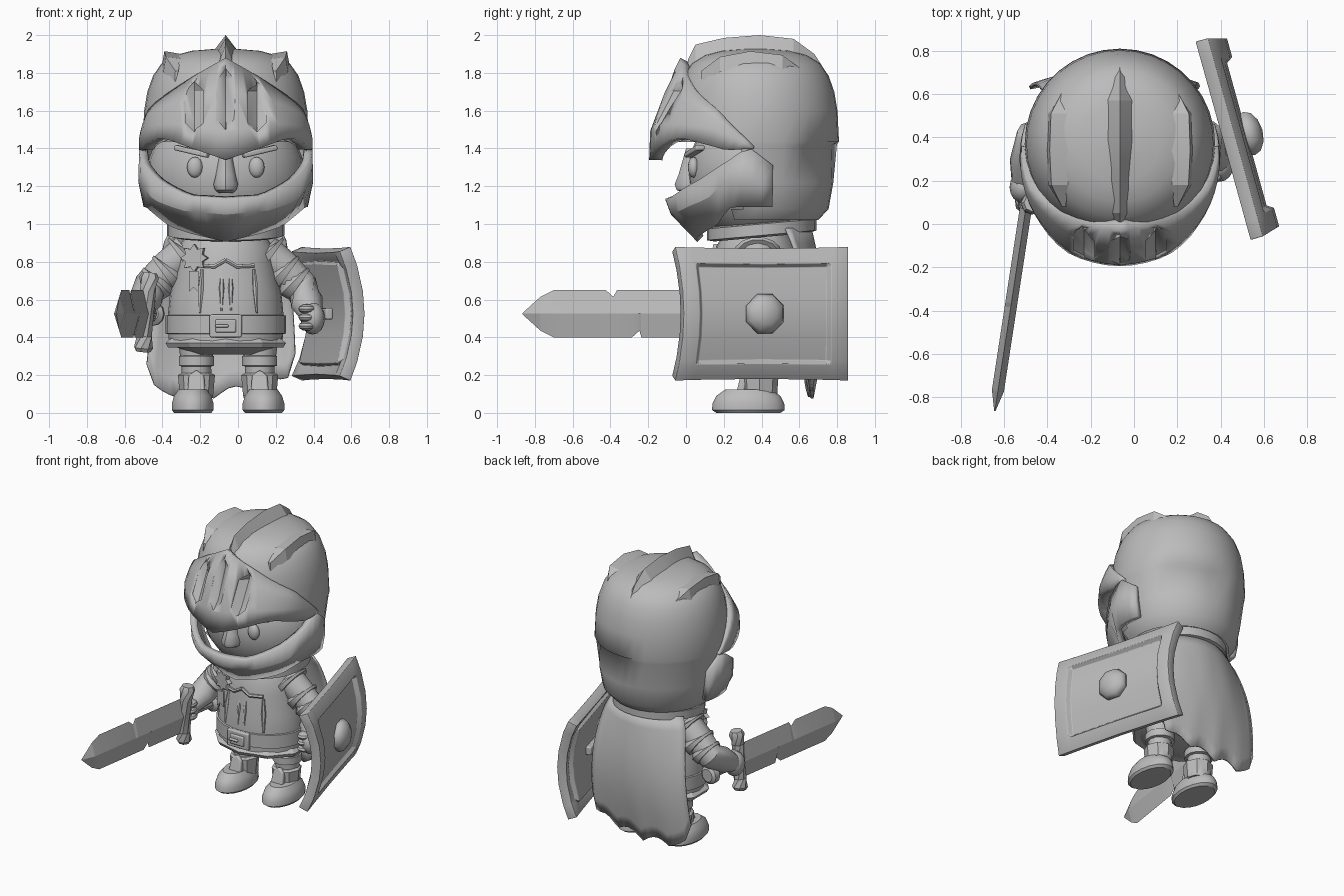
import bpy, bmesh, math
from mathutils import Vector, Matrix

cube = bpy.data.objects.get("Cube")
if cube:
    bpy.data.objects.remove(cube, do_unlink=True)

grey = bpy.data.materials.new("plain grey")
grey.use_nodes = True
COLOUR = (0.5, 0.5, 0.5, 1)
grey.diffuse_color = COLOUR
grey.node_tree.nodes["Principled BSDF"].inputs["Base Color"].default_value = COLOUR
CX, CY = -0.065, 0.37   # body axis


def finish(name, bm, angle=35, thick=0, bevel=0):
    bmesh.ops.recalc_face_normals(bm, faces=bm.faces)
    me = bpy.data.meshes.new(name)
    bm.to_mesh(me)
    bm.free()
    me.materials.append(grey)
    ob = bpy.data.objects.new(name, me)
    bpy.context.collection.objects.link(ob)
    if thick:
        m = ob.modifiers.new("thickness", "SOLIDIFY")
        m.thickness = thick
    if bevel:
        m = ob.modifiers.new("bevel", "BEVEL")
        m.width, m.segments = bevel, 2
    bpy.ops.object.select_all(action="DESELECT")
    ob.select_set(True)
    bpy.context.view_layer.objects.active = ob
    bpy.ops.object.shade_smooth_by_angle(angle=math.radians(angle))
    return ob


def skin_rows(bm, rows, closed, caps=False):
    rows = [[bm.verts.new(p) for p in row] for row in rows]
    for a, b in zip(rows, rows[1:]):
        n = len(a)
        for i in range(n if closed else n - 1):
            j = (i + 1) % n
            bm.faces.new((a[i], a[j], b[j], b[i]))
    if caps:
        bm.faces.new(rows[0])
        bm.faces.new(rows[-1])


def lathe(name, profile, cx=CX, cy=CY, seg=28, tilt=0, **kw):
    """Stack elliptical rings given as (rx, ry, z)."""
    bm = bmesh.new()
    ring = [math.tau * i / seg for i in range(seg)]
    skin_rows(bm, [[(cx + rx * math.sin(a), cy - ry * math.cos(a), z - tilt * ry * math.cos(a))
                    for a in ring] for rx, ry, z in profile], True, True)
    return finish(name, bm, **kw)


def limb(name, points, radii, seg=12, **kw):
    """Round tube through points with a radius at each."""
    pts = [Vector(p) for p in points]
    bm, rows = bmesh.new(), []
    for i, (p, r) in enumerate(zip(pts, radii)):
        q = (pts[min(i + 1, len(pts) - 1)] - pts[max(i - 1, 0)]).to_track_quat("Z", "Y")
        rows.append([p + q @ Vector((r * math.cos(math.tau * k / seg), r * math.sin(math.tau * k / seg), 0))
                     for k in range(seg)])
    skin_rows(bm, rows, True, True)
    return finish(name, bm, **kw)


def ball(name, pos, size, seg=16, rot=None, **kw):
    bm = bmesh.new()
    bmesh.ops.create_uvsphere(bm, u_segments=seg, v_segments=max(seg // 2, 6), radius=1,
                              matrix=Matrix.Translation(pos) @ (rot or Matrix()) @ Matrix.Diagonal((*size, 1)))
    return finish(name, bm, **kw)


def box(name, pos, size, rot=None, bevel=0.008):
    bm = bmesh.new()
    bmesh.ops.create_cube(bm, size=1, matrix=Matrix.Translation(pos) @ (rot or Matrix()) @ Matrix.Diagonal((*size, 1)))
    return finish(name, bm, bevel=bevel)


def plate(name, outline, thick, matrix, bevel=0):
    """Flat outline in local x, z extruded along local y."""
    bm = bmesh.new()
    skin_rows(bm, [[matrix @ Vector((x, y, z)) for x, z in outline] for y in (-thick / 2, thick / 2)], True, True)
    return finish(name, bm, bevel=bevel)


def lerp(table, a):
    for (a0, *p), (a1, *q) in zip(table, table[1:]):
        if a <= a1:
            t = (a - a0) / (a1 - a0)
            return [u + (v - u) * t for u, v in zip(p, q)]
    return table[-1][1:]


def wrap_band(name, limit, tables, thick, angle):
    """Mirrored armour band; each table row is (angle, radius, z)."""
    bm, rows, n = bmesh.new(), [], 14
    for table in tables:
        row = []
        for i in range(-n, n + 1):
            deg = limit * i / n
            r, z = lerp(table, abs(deg))
            a = math.radians(deg)
            row.append((CX + r * math.sin(a), 0.36 - r * math.cos(a), z))
        rows.append(row)
    skin_rows(bm, rows, False)
    return finish(name, bm, angle=angle, thick=thick)


# Helmet shell with an open face and a notch at the back left
dome = [(.33, 1.02), (.385, 1.08), (.41, 1.22), (.435, 1.415), (.44, 1.435), (.432, 1.6), (.415, 1.7),
        (.385, 1.785), (.34, 1.85), (.27, 1.893), (.18, 1.917), (.02, 1.93)]
shell = lathe("helmet_shell", [(r, r, z) for r, z in dome], seg=36, angle=40)
bm = bmesh.new()
bm.from_mesh(shell.data)
for v in bm.verts:
    if abs(v.co.z - 1.415) < .01 and v.co.y > .62 and v.co.x > CX - .02:
        v.co.x, v.co.y = CX + (v.co.x - CX) * .93, CY + (v.co.y - CY) * .93
gone = [f for f in bm.faces if f.calc_center_median().z < 1.45 and
        (f.calc_center_median().y < 0.27 or len(f.verts) > 4)]
bmesh.ops.delete(bm, geom=gone, context="FACES")
bm.to_mesh(shell.data)
bm.free()

# Crests: triangular ridges along y, rows of (y, half width, base z, top z)
def ridge(name, rows):
    bm = bmesh.new()
    skin_rows(bm, rows, True, True)
    finish(name, bm, angle=20)

ridge("middle_crest", [[(CX - w, y, zb), (CX, y, zt), (CX + w, y, zb)] for y, w, zb, zt in (
    (.01, .04, 1.78, 1.87), (.05, .045, 1.83, 1.95), (.2, .055, 1.89, 1.985), (.39, .065, 1.915, 2.0),
    (.57, .08, 1.88, 1.98), (.68, .065, 1.8, 1.9), (.75, .03, 1.72, 1.79))])
for name, s in (("right_crest", -1), ("left_crest", 1)):
    ridge(name, [[(CX + s * (d - w), y, zb + .05), (CX + s * (d + w * .7), y, zt), (CX + s * (d + w), y, zb - .02)]
                 for y, d, w, zb, zt in ((.08, .26, .01, 1.76, 1.81), (.18, .285, .045, 1.825, 1.885), (.34, .288, .052, 1.85, 1.915),
                                         (.51, .285, .048, 1.835, 1.895), (.61, .26, .01, 1.77, 1.82))])

# Visor with V-shaped grooves
visor = wrap_band("visor", 90, [
    [(0, .555, 1.34), (25, .55, 1.42), (35, .535, 1.45), (45, .515, 1.45), (62, .49, 1.415), (72, .475, 1.39), (90, .455, 1.4)],
    [(0, .55, 1.49), (25, .54, 1.53), (41, .515, 1.53), (62, .49, 1.51), (90, .455, 1.405)],
    [(0, .48, 1.7), (29, .465, 1.66), (63, .475, 1.57), (90, .455, 1.408)],
    [(0, .39, 1.88), (29, .395, 1.77), (63, .455, 1.62), (90, .455, 1.412)]], .07, 25)
cut = bmesh.new()
for x, z, h, slope in ((-.165, 1.62, .13, .52), (0, 1.66, .16, .4), (.165, 1.62, .13, .52)):
    skin_rows(cut, [[(CX + x + dx * w, -.125 + dy + abs(x) * .2 + slope * dz + dx * x * 2, z + dz)
                     for dx, dy in ((-.048, -.1), (.048, -.1), (.048, 0), (0, .035), (-.048, 0))]
                    for dz, w in ((-h, .05), (-h * .65, 1), (h * .65, 1), (h, .05))], True, True)
cutter = finish("slit_cutter", cut)
cutter.hide_render = True
cutter.hide_set(True)
m = visor.modifiers.new("slits", "BOOLEAN")
m.object, m.solver = cutter, "EXACT"

# Chin and cheek guard
wrap_band("chin_guard", 103, [
    [(0, .3, .905), (35, .33, .95), (57, .36, .99), (74, .44, 1.09), (103, .43, 1.09)],
    [(0, .44, 1.05), (30, .45, 1.07), (57, .46, 1.13), (74, .475, 1.24), (103, .45, 1.2)],
    [(0, .47, 1.13), (24, .48, 1.14), (53, .465, 1.24), (74, .47, 1.34), (86, .46, 1.41), (103, .45, 1.31)]], .045, 22)

# Face
ball("head", (CX, .38, 1.27), (.415, .37, .37), seg=28)
for side, s in (("right", -1), ("left", 1)):
    ball(side + "_eye", (CX + s * .163, .04, 1.3), (.042, .03, .055))
    box(side + "_brow", (CX + s * .18, .045, 1.385), (.19, .05, .028),
        Matrix.Rotation(s * .35, 4, "Z") @ Matrix.Rotation(s * -.22, 4, "Y"))
lathe("nose", [(.04, .04, 1.165), (.06, .08, 1.18), (.068, .09, 1.21), (.055, .07, 1.26), (.028, .03, 1.4)], cy=.03, seg=10, angle=40)

# Torso, collar, belt, skirt
lathe("torso", [(.12, .1, 1.02), (.2, .17, .95), (.25, .21, .88), (.262, .225, .78), (.295, .245, .63),
                (.308, .255, .5), (.3, .25, .36), (.15, .12, .31)])
lathe("cape_collar", [(.27, .25, .93), (.31, .29, .94), (.31, .29, 1.0), (.27, .25, 1.01)], cy=.4, tilt=.09)
lathe("belt", [(.29, .24, .415), (.318, .265, .42), (.318, .265, .515), (.29, .24, .52)])
lathe("skirt", [(.27, .22, .42), (.335, .275, .37), (.32, .26, .345), (.15, .12, .36)], seg=10, angle=20)
for pos, size in (((0, -.27, .46), (.17, .03, .12)), ((0, -.287, .46), (.11, .02, .07)), ((-.02, -.3, .46), (.07, .02, .018))):
    box("buckle", (CX + pos[0], CY + pos[1], pos[2]), size)

# Tabard seams and medal
for x, top in ((-.125, .76), (-.02, .8), (.025, .8), (.15, .76)):
    limb("tabard_fold", [(CX + x, CY - .2, top), (CX + x * 1.05, CY - .24 + abs(x) * .2, .66), (CX + x * 1.1, CY - .25 + abs(x) * .2, .53)],
         (.008, .016, .006), seg=6)
for s in (-1, 1):
    limb("tabard_edge", [(CX, .14, .81), (CX + s * .06, .14, .775), (CX + s * .15, .165, .78)], (.012, .012, .012), seg=6)
star = [(r * math.sin(k * math.pi / 8), r * math.cos(k * math.pi / 8))
        for k in range(16) for r in ((.075, .05)[k % 2],)]
plate("medal", star, .03, Matrix.Translation((-.23, .16, .82)) @ Matrix.Rotation(-.3, 4, "Z"))
plate("medal_ribbon", [(-.025, 0), (.025, 0), (.025, -.11), (0, -.085), (-.025, -.11)], .015,
      Matrix.Translation((-.235, .14, .75)))

# Legs and boots
for side, s, x in (("right", -1, -.22), ("left", 1, .115)):
    limb(side + "_leg", [(x, .4, .4), (x, .4, .24), (x, .4, .08)], (.1, .078, .085))
    lathe(side + "_knee_band", [(.075, .08, .245), (.095, .1, .25), (.095, .1, .3), (.075, .08, .305)], cx=x, cy=.4, seg=14)
    lathe(side + "_shin_guard", [(.08, .085, .21), (.098, .1, .2), (.088, .092, .09)], cx=x, cy=.39, seg=8, angle=20)
    lathe(side + "_boot", [(.1, .17, 0), (.112, .192, .015), (.112, .19, .05), (.1, .17, .09), (.075, .12, .125)],
          cx=x + s * .02, cy=.33, seg=18)
    plate(side + "_boot_plate", [(-.05, .0), (.05, .0), (.04, .12), (0, .15), (-.04, .12)], .04,
          Matrix.Translation((x, .28, .08)) @ Matrix.Rotation(-.25, 4, "X"), bevel=.01)

# Arms and pauldrons
for side, s in (("right", -1), ("left", 1)):
    tip = Vector((-.51, .17, .54)) if s < 0 else Vector((.395, .27, .5))
    sx = CX + s * .2
    elbow = Vector((CX + s * .4, .39, .67))
    limb(side + "_arm", [(sx, .38, .85), (sx + s * .1, .38, .77), elbow, elbow.lerp(tip, .5), tip],
         (.1, .095, .09, .088, .055))
    for k, r in ((0, .13), (.45, .115), (.75, .105)):
        p = Vector((sx, .38, .86)).lerp(elbow, k)
        limb(side + "_pauldron", [p, p + Vector((s * .012, 0, -.02)), p + Vector((s * .04, 0, -.04))], (r * .8, r, r * .93), seg=14)
    ball(side + "_hand", tip, (.065, .075, .085))
    for k in range(3):
        ball(side + "_finger", tip + Vector((-s * .03, -.03, .05 - .045 * k)), (.045, .055, .026), seg=12)

# Sword pointing forward, slightly outward
place = Matrix.Translation((-.5, .07, .525)) @ Matrix.Rotation(math.radians(-8.7), 4, "Z")
bm = bmesh.new()
rows = []
for y, top, low in ((0, .125, -.125), (-.31, .125, -.125), (-.32, .125, -.09), (-.36, .125, -.125), (-.44, .125, -.125),
                    (-.46, .09, -.125), (-.5, .125, -.125), (-.78, .125, -.125), (-.85, .09, -.09), (-.945, .005, -.005)):
    w = .028 if y > -.9 else .003
    rows.append([(0, y, top), (w, y, 0), (0, y, low), (-w, y, 0)])
skin_rows(bm, rows, True, True)
bm.transform(place)
finish("sword_blade", bm, angle=10)
limb("sword_guard", [place @ Vector((.01 + z * .08, .01 + abs(z) * .1, z)) for z in (-.2, -.18, -.12, .12, .19, .215)],
     (.04, .052, .043, .043, .052, .04), seg=8)
limb("sword_grip", [place @ Vector((0, y, 0)) for y in (0, .28)], (.032, .032), seg=10)
limb("sword_pommel", [place @ Vector((0, y, 0)) for y in (.26, .28, .32, .335)], (.04, .065, .065, .045), seg=12)

# Shield: curved top to bottom, raised rim, round boss
turn = Matrix.Rotation(math.radians(15.5), 4, "Z")
place = Matrix.Translation((.55, .423, .525)) @ turn
bm, rows = bmesh.new(), []
for v in (-.355, -.27, -.25, -.12, 0, .12, .25, .27, .355):
    row = []
    for u in (-.475, -.38, -.36, 0, .36, .38, .475):
        inset = .03 if abs(u) < .37 and abs(v) < .26 else 0
        bend = (v / .355) ** 2
        row.append(place @ Vector((-.085 * bend - inset, u * (.95 + .05 * bend), v * (.975 + .025 * (u / .475) ** 2))))
    rows.append(row)
skin_rows(bm, rows, False)
finish("shield", bm, angle=25, thick=.065, bevel=.012)
ball("shield_boss", place @ Vector((-.02, 0, 0)), (.112, .112, .065), seg=8, angle=60,
     rot=turn @ Matrix.Rotation(math.pi / 2, 4, "Y") @ Matrix.Rotation(math.pi / 8, 4, "Z"))
box("shield_strap", place @ Vector((-.11, 0, 0)), (.04, .3, .06), turn)

# Billowing cape with a ragged hem
bm, rows, n = bmesh.new(), [], 10
for k in range(n + 1):
    t = k / n
    row = []
    for i in range(-n, n + 1):
        s = i / n
        hem = .075 + .05 * abs(math.sin(s * 6 + .6)) + 1.2 * max(0, abs(s) - .88) + .08 * max(0, s)
        row.append((CX - .025 * t + s * (.29 + .105 * math.sqrt(t)),
                    .665 + .01 * t + .06 * math.sin(math.pi * t) - .13 * s * s * (1 - .7 * t),
                    .98 + (hem - .98) * t))
    rows.append(row)
skin_rows(bm, rows, False)
finish("cape", bm, angle=50, thick=.015)
